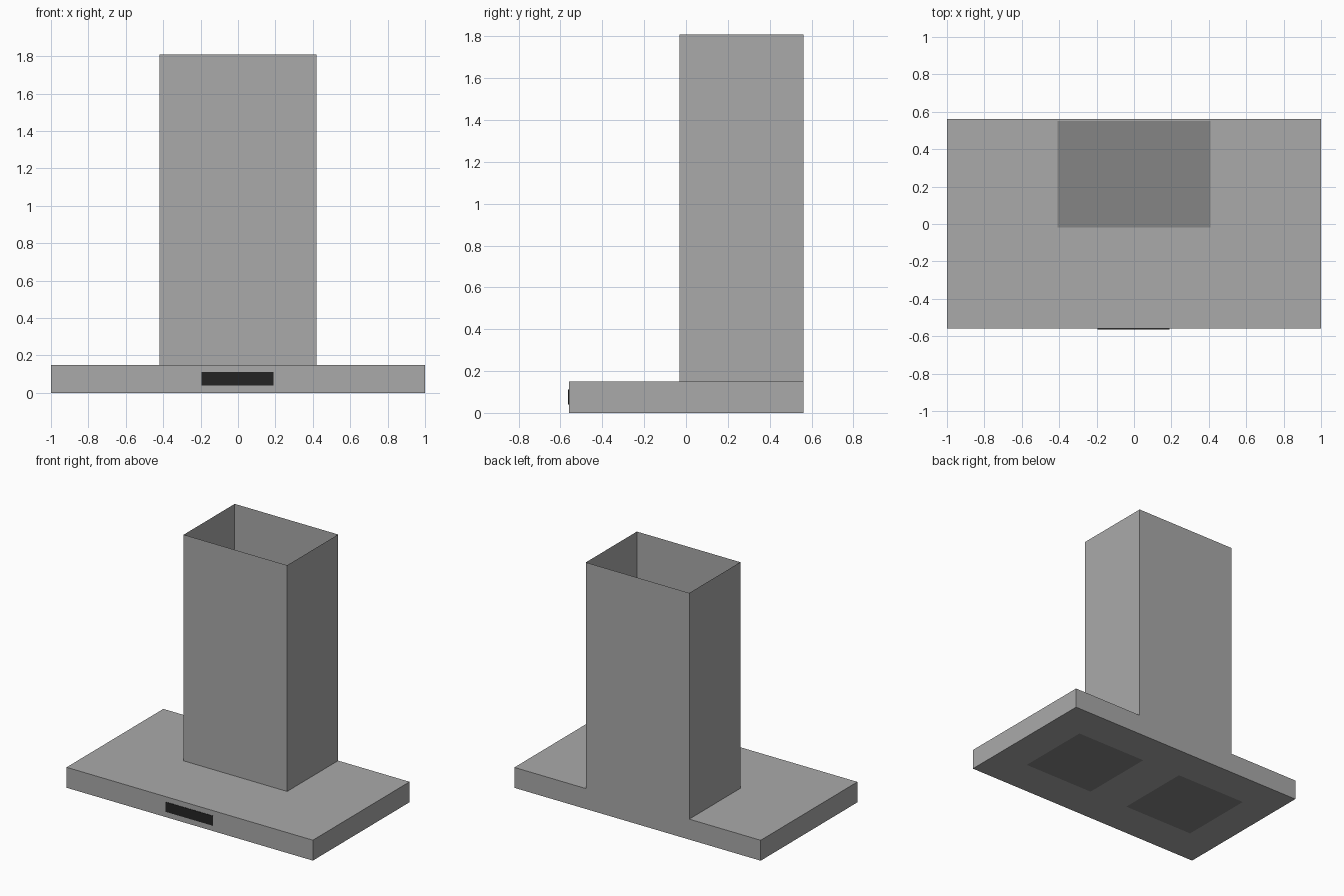
import bpy, bmesh
from mathutils import Vector

if "Cube" in bpy.data.objects:
    bpy.data.objects.remove(bpy.data.objects["Cube"])


def material(name, value):
    m = bpy.data.materials.new(name)
    m.diffuse_color = (value, value, value, 1)
    m.use_nodes = True
    m.node_tree.nodes["Principled BSDF"].inputs["Base Color"].default_value = m.diffuse_color
    return m


steel = material("steel_grey", 0.40)
dark = material("dark_grey", 0.235)
black = material("panel_black", 0.017)


def finish(name, bm, *mats):
    mesh = bpy.data.meshes.new(name)
    bm.to_mesh(mesh)
    bm.free()
    for m in mats:
        mesh.materials.append(m)
    obj = bpy.data.objects.new(name, mesh)
    bpy.context.collection.objects.link(obj)
    return obj


def box(lo, hi):
    bm = bmesh.new()
    bmesh.ops.create_cube(bm, size=1)
    lo, hi = Vector(lo), Vector(hi)
    for v in bm.verts:
        v.co = (lo + hi) / 2 + v.co * (hi - lo)
    return bm


def cut(bm, axis, value, side):
    """Slice only the faces that look along the given z direction."""
    no = Vector((0, 0, 0))
    no[axis] = 1
    bm.normal_update()
    faces = [f for f in bm.faces if f.normal.z * side > 0.5]
    edges = {e for f in faces for e in f.edges}
    verts = {v for f in faces for v in f.verts}
    bmesh.ops.bisect_plane(bm, geom=faces + list(edges) + list(verts),
                           dist=1e-5, plane_co=no * value, plane_no=no)


# Canopy: flat slab with two filters cut into the underside, a duct opening on top
D = 0.56
TOP = 0.15
canopy = box((-1, -D, 0), (1, D + 0.002, TOP))
FX, FY = (0.163, 0.745), (-0.278, 0.295)
OX, OY = (-0.41, 0.41), (-0.02, 0.55)
for x in FX:
    cut(canopy, 0, x, -1)
    cut(canopy, 0, -x, -1)
for y in FY:
    cut(canopy, 1, y, -1)
for x in OX:
    cut(canopy, 0, x, 1)
for y in OY:
    cut(canopy, 1, y, 1)
canopy.normal_update()
for f in canopy.faces:
    c = f.calc_center_median()
    is_filter = (f.normal.z < -0.5 and FX[0] < abs(c.x) < FX[1]
                 and FY[0] < c.y < FY[1])
    is_opening = (f.normal.z > 0.5 and OX[0] < c.x < OX[1]
                  and OY[0] < c.y < OY[1])
    f.material_index = int(is_filter or is_opening)
finish("canopy", canopy, steel, dark)

# Chimney: sheet-metal duct, open at both ends
chimney = box((-0.42, -0.03, TOP), (0.42, D + 0.002, 1.81))
chimney.normal_update()
caps = [f for f in chimney.faces if abs(f.normal.z) > 0.5]
bmesh.ops.delete(chimney, geom=caps, context='FACES_ONLY')
finish("chimney", chimney, steel)

# Control panel: thin plate on the front edge
finish("control_panel", box((-0.195, -D - 0.003, 0.04), (0.19, -D + 0.001, 0.112)), black)
